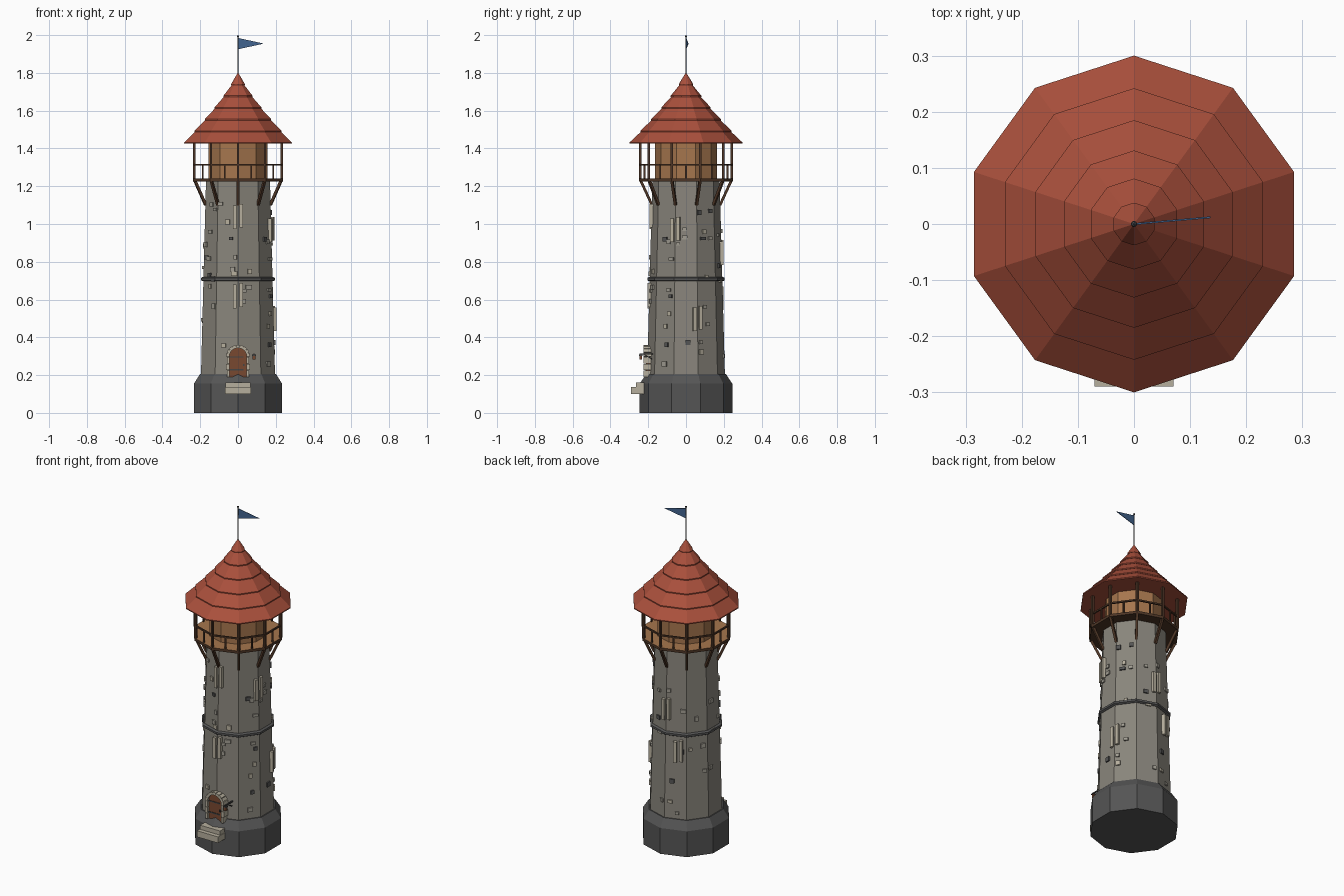
import bpy, bmesh, random
from math import radians, cos, sin, pi
from mathutils import Matrix, Vector

cube = bpy.data.objects.get("Cube")
if cube:
    bpy.data.objects.remove(cube, do_unlink=True)
random.seed(7)
SIDES = 10


def material(name, r, g, b):
    m = bpy.data.materials.new(name)
    m.use_nodes = True
    m.diffuse_color = (r, g, b, 1)
    m.node_tree.nodes["Principled BSDF"].inputs["Base Color"].default_value = (r, g, b, 1)
    return m


roof_red = material("roof_red", .40, .08, .045)
wall_grey = material("wall_grey", .25, .235, .20)
base_grey = material("base_grey", .09, .09, .09)
pale_stone = material("pale_stone", .47, .43, .34)
mid_stone = material("mid_stone", .36, .34, .29)
tan_wood = material("tan_wood", .38, .18, .075)
dark_wood = material("dark_wood", .075, .036, .019)
door_brown = material("door_brown", .19, .065, .03)
flag_blue = material("flag_blue", .055, .13, .28)
iron = material("iron", .06, .06, .06)


def finish(name, bm, *mats):
    bmesh.ops.recalc_face_normals(bm, faces=bm.faces)
    me = bpy.data.meshes.new(name)
    bm.to_mesh(me)
    bm.free()
    for m in mats:
        me.materials.append(m)
    ob = bpy.data.objects.new(name, me)
    bpy.context.collection.objects.link(ob)
    return ob


def corner(i, r, z):
    a = radians(-90 + 360 / SIDES * i)
    return Vector((r * cos(a), r * sin(a), z))


def add_turret(bm, rings):
    """Capped ten-sided stack of (radius, height) rings."""
    loops = [[bm.verts.new(corner(i, r, z)) for i in range(SIDES)] for r, z in rings]
    for a, b in zip(loops, loops[1:]):
        for i in range(SIDES):
            j = (i + 1) % SIDES
            bm.faces.new((a[i], a[j], b[j], b[i]))
    bm.faces.new(loops[0])
    bm.faces.new(loops[-1])


def turret(name, rings, *mats):
    bm = bmesh.new()
    add_turret(bm, rings)
    return finish(name, bm, *mats)


def boxes(name, matrices, mat):
    bm = bmesh.new()
    for m in matrices:
        bmesh.ops.create_cube(bm, size=1, matrix=m)
    return finish(name, bm, mat)


def block(x0, x1, y0, y1, z0, z1):
    return (Matrix.Translation(((x0 + x1) / 2, (y0 + y1) / 2, (z0 + z1) / 2))
            @ Matrix.Diagonal((x1 - x0, y1 - y0, z1 - z0, 1)))


def beam(p, q, w):
    p, q = Vector(p), Vector(q)
    rot = (q - p).to_track_quat('Z', 'Y').to_matrix().to_4x4()
    return Matrix.Translation((p + q) / 2) @ rot @ Matrix.Diagonal((w, w, (q - p).length, 1))


def on_wall(azimuth, dist, side, z, size, tilt=0):
    return (Matrix.Rotation(radians(azimuth), 4, 'Z') @ Matrix.Translation((dist, side, z))
            @ Matrix.Rotation(tilt, 4, 'X') @ Matrix.Diagonal((*size, 1)))


def wall_radius(z):
    return .206 - .027 * (z - .2)


def extrude_profile(name, pts, y0, y1, mat):
    bm = bmesh.new()
    face = bm.faces.new([bm.verts.new((x, y0, z)) for x, z in pts])
    out = bmesh.ops.extrude_face_region(bm, geom=[face])["geom"]
    bmesh.ops.translate(bm, vec=(0, y1 - y0, 0),
                        verts=[v for v in out if isinstance(v, bmesh.types.BMVert)])
    return finish(name, bm, mat)


# Stone tower
turret("tower_base", [(.245, 0), (.245, .155), (.212, .205)], base_grey)
turret("tower_wall", [(wall_radius(z), z) for z in (.19, .71, 1.23)], wall_grey)
turret("string_course", [(.196, .697), (.205, .702), (.205, .714), (.195, .72)], base_grey)

# Scattered proud stones
scatter = {"pale_wall_stones": (pale_stone, 14), "mid_wall_stones": (mid_stone, 34),
           "dark_wall_stones": (base_grey, 14)}
for name, (mat, count) in scatter.items():
    stones = []
    for n in range(count):
        z = random.uniform(.24, 1.12)
        size = (.016, random.uniform(.018, .034), random.uniform(.016, .028))
        stones.append(on_wall(-72 + 36 * random.randrange(SIDES), wall_radius(z) * cos(pi / SIDES),
                              random.uniform(-.045, .045), z, size))
    boxes(name, stones, mat)

# Arrow slits, each a pair of jambs
slits = []
for azimuth, z in ((-90, .62), (-90, 1.04), (-18, .97), (18, .5), (90, .85), (112, .61)):
    for s in (-1, 1):
        slits.append(on_wall(azimuth, wall_radius(z) - .002, s * .0165, z + s * .004,
                             (.022, .019, .125)))
boxes("arrow_slit_jambs", slits, pale_stone)

# Door with stone arch
HALF, SPRING = .047, .298
arc = [(HALF * cos(pi * i / 10), SPRING + HALF * sin(pi * i / 10)) for i in range(11)]
extrude_profile("door", [(HALF, .19)] + arc + [(-HALF, .19)], -.212, -.16, door_brown)
frame = []
for s in (-1, 1):
    for i in range(3):
        z = .19 + i * .036
        w = .012 + .005 * (i % 2)
        frame.append(block(*sorted((s * .046, s * (.046 + w))), -.225, -.16, z, z + .034))
for i in range(9):
    a = pi * (i + .5) / 9
    frame.append(Matrix.Translation((.054 * cos(a), -.193, SPRING + .054 * sin(a)))
                 @ Matrix.Rotation(-a, 4, 'Y') @ Matrix.Diagonal((.017, .064, .0185, 1)))
boxes("door_arch", frame, pale_stone)
boxes("door_hinges", [block(-.045, .03, -.215, -.21, z, z + .007) for z in (.225, .292)], iron)
boxes("door_handle", [block(.026, .034, -.219, -.21, .248, .26)], iron)

# Front steps
boxes("front_steps", [block(-.07, .07, -.29, -.19, .10, .137),
                      block(-.066, .066, -.265, -.19, .137, .162)], pale_stone)

# Lantern beside the door
boxes("lantern_bracket", [beam((.085, -.17, .312), (.085, -.245, .312), .007),
                          beam((.085, -.18, .285), (.085, -.225, .312), .005),
                          block(.075, .095, -.25, -.23, .302, .308)], iron)
boxes("lantern", [block(.078, .092, -.247, -.233, .282, .302)], door_brown)

# Gallery floor: light boards on top, dark edge and underside
floor = turret("gallery_floor", [(.25, 1.226), (.25, 1.242)], tan_wood, dark_wood)
for poly in floor.data.polygons:
    poly.material_index = 0 if poly.normal.z > .5 else 1
turret("gallery_room", [(.163, 1.24), (.163, 1.435)], tan_wood)

# Gallery posts, rails, balusters and braces
posts, rails, braces = [], [], []
for i in range(SIDES):
    posts.append(beam(corner(i, .243, 1.24), corner(i, .243, 1.435), .013))
    rails.append(beam(corner(i, .243, 1.314), corner(i + 1, .243, 1.314), .009))
    rails.append(beam(corner(i + .5, .231, 1.24), corner(i + .5, .231, 1.314), .008))
    braces.append(beam(corner(i, .24, 1.23), corner(i, .18, 1.1), .014))
boxes("gallery_posts", posts, dark_wood)
boxes("gallery_rails", rails, dark_wood)
boxes("gallery_braces", braces, dark_wood)

# Roof of overlapping tile courses
courses = [(.30, 1.425), (.242, 1.487), (.185, 1.549), (.131, 1.611), (.081, 1.673), (.038, 1.735),
           (.006, 1.797)]
bm = bmesh.new()
for (r0, z0), (r1, z1) in zip(courses, courses[1:]):
    add_turret(bm, [(r0, z0), (r0, z0 + .006), (max(r1 - .005, .002), z1 + .003)])
finish("roof", bm, roof_red)

# Flagpole and pennant
bm = bmesh.new()
bmesh.ops.create_cone(bm, cap_ends=True, segments=6, radius1=.004, radius2=.003, depth=.22,
                      matrix=Matrix.Translation((0, 0, 1.885)))
bmesh.ops.create_icosphere(bm, subdivisions=1, radius=.006, matrix=Matrix.Translation((0, 0, 1.994)))
finish("flagpole", bm, iron)
pennant = extrude_profile("pennant", [(0, 1.985), (0, 1.925), (.137, 1.955)], -.0015, .0015, flag_blue)
pennant.rotation_euler.z = radians(5)
